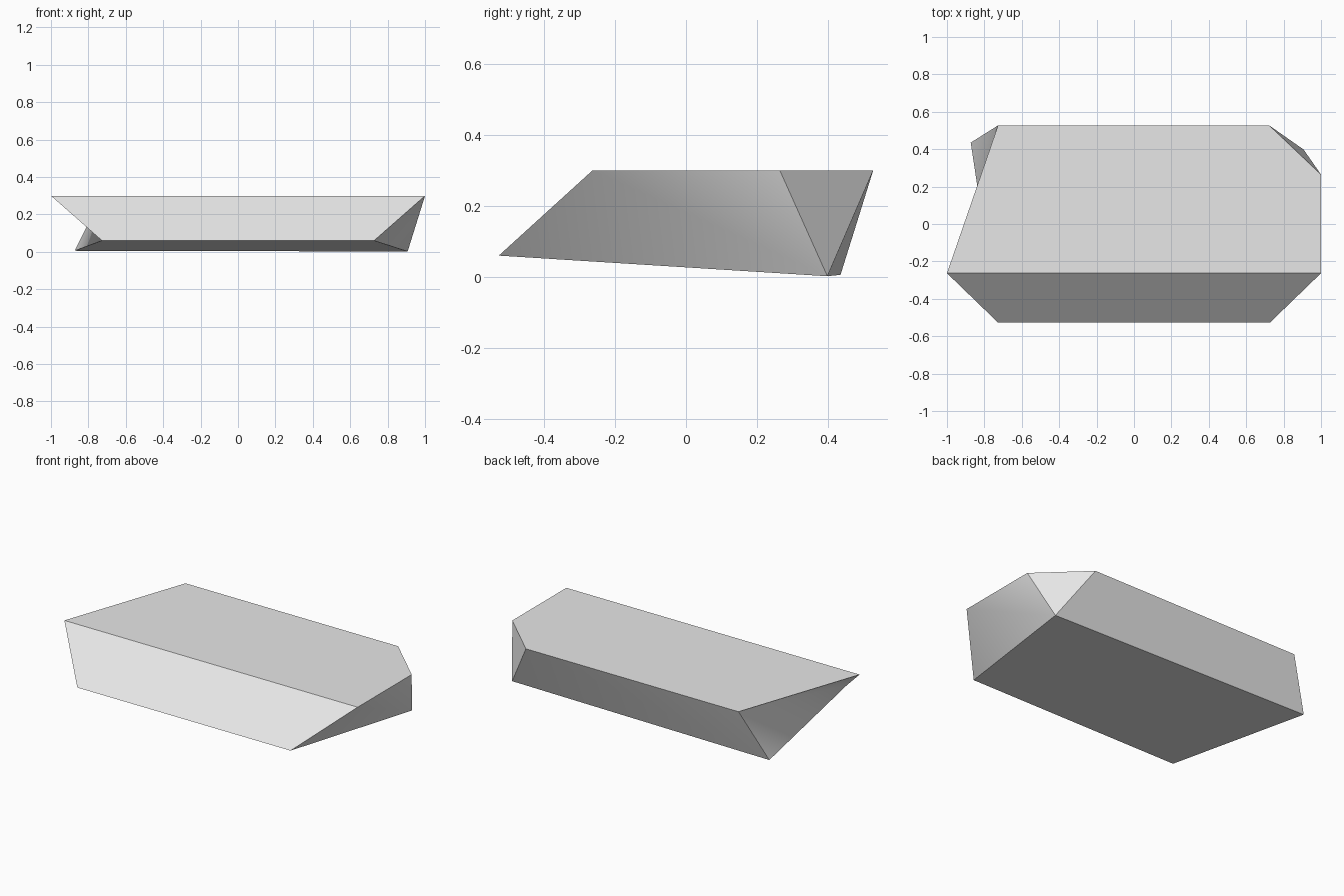
import bpy
import bmesh

cube = bpy.data.objects.get("Cube")
if cube:
    bpy.data.objects.remove(cube, do_unlink=True)

# Plain grey material
grey = bpy.data.materials.new("light_grey")
grey.use_nodes = True
colour = (0.8, 0.8, 0.8, 1)
grey.diffuse_color = colour
grey.node_tree.nodes["Principled BSDF"].inputs["Base Color"].default_value = colour

bm = bmesh.new()


def outline(points):
    return [bm.verts.new(p) for p in points]


# Five-sided flat top, anticlockwise from the front right corner
TOP = 0.30
a, b, c, d, e = outline((x, y, TOP) for x, y in (
    (-1, -0.263), (1, -0.263), (1, 0.264), (0.723, 0.527), (-0.727, 0.527)))

# Four-sided underside, sloping down to the back
p, q, r, s = outline((
    (-0.727, -0.527, 0.06), (0.727, -0.527, 0.06),
    (0.907, 0.398, 0.002), (-0.873, 0.435, 0.006)))

# Top, front and the chipped back left corner
for face in ((a, b, c, d, e), (a, p, q, b), (c, r, d)):
    bm.faces.new(face)

# Twisted sides: each is split along its first-to-third corner
folds = []
for f in ((b, q, r, c),      # left side
          (d, r, s, e),      # back
          (e, s, p, a),      # right side, folded inwards
          (p, s, r, q)):     # underside
    bm.faces.new((f[0], f[1], f[2]))
    bm.faces.new((f[0], f[2], f[3]))
    folds.append(bm.edges.get((f[0], f[2])))

# Soft shading over the folds, crisp outer edges
for edge in bm.edges:
    edge.smooth = edge in folds
for face in bm.faces:
    face.smooth = True
bmesh.ops.recalc_face_normals(bm, faces=bm.faces)

mesh = bpy.data.meshes.new("faceted_slab")
bm.to_mesh(mesh)
bm.free()
mesh.materials.append(grey)
slab = bpy.data.objects.new("faceted_slab", mesh)
bpy.context.collection.objects.link(slab)
